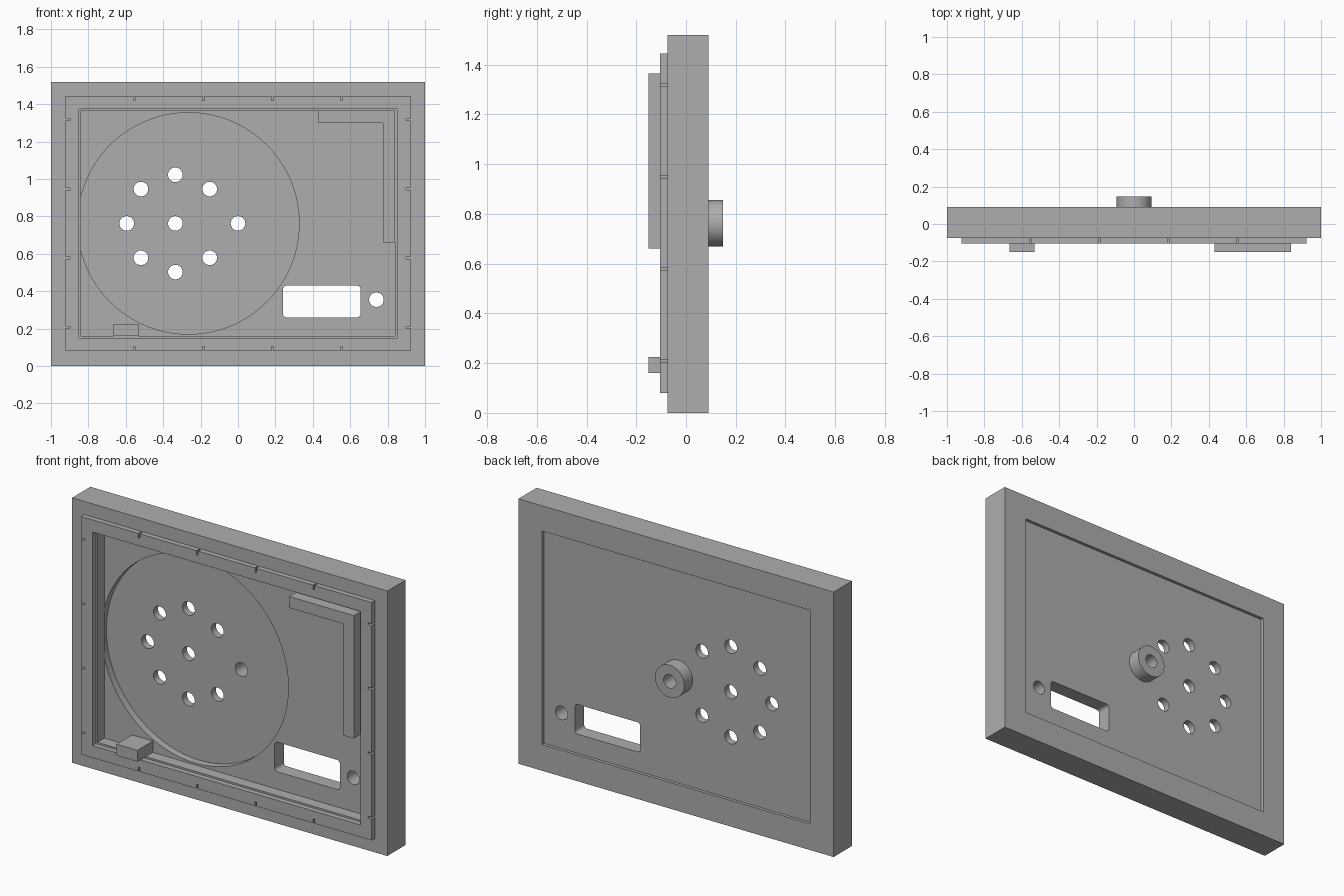
import bpy, bmesh, math
from mathutils import Matrix, Vector

cube = bpy.data.objects.get("Cube")
if cube:
    bpy.data.objects.remove(cube, do_unlink=True)

grey = bpy.data.materials.new("plain grey")
grey.use_nodes = True
grey.diffuse_color = (0.42, 0.42, 0.42, 1)
grey.node_tree.nodes["Principled BSDF"].inputs["Base Color"].default_value = (0.42, 0.42, 0.42, 1)

MID_Z = 0.7625        # centre height of frame and speaker
FRONT, BACK = -0.075, 0.09
FLOOR, PANEL = -0.011, 0.072
TIP = -0.15


def to_object(name, bm):
    mesh = bpy.data.meshes.new(name)
    bmesh.ops.recalc_face_normals(bm, faces=bm.faces)
    bm.to_mesh(mesh)
    bm.free()
    mesh.materials.append(grey)
    obj = bpy.data.objects.new(name, mesh)
    bpy.context.collection.objects.link(obj)
    return obj


def box(name, x, y, z, corner=0):
    """Box from (min, max) pairs, optionally rounding the edges along y."""
    bm = bmesh.new()
    bmesh.ops.create_cube(bm, size=1)
    for v in bm.verts:
        for i, (lo, hi) in enumerate((x, y, z)):
            v.co[i] = lo if v.co[i] < 0 else hi
    if corner:
        edges = [e for e in bm.edges
                 if abs((e.verts[0].co - e.verts[1].co).normalized().y) > 0.9]
        bmesh.ops.bevel(bm, geom=edges, offset=corner, segments=6,
                        profile=0.5, affect='EDGES')
    return to_object(name, bm)


def disc(name, x, z, radius, y, sides=48):
    """Cylinder along y."""
    bm = bmesh.new()
    place = Matrix.Translation((x, sum(y) / 2, z)) @ Matrix.Rotation(math.pi / 2, 4, 'X')
    bmesh.ops.create_cone(bm, cap_ends=True, segments=sides, radius1=radius,
                          radius2=radius, depth=y[1] - y[0], matrix=place)
    return to_object(name, bm)


def cut(obj, cutters):
    """Subtract the cutters, bake the result and remove the cutters."""
    for c in cutters:
        c.hide_render = True
        mod = obj.modifiers.new("cut", 'BOOLEAN')
        mod.operation = 'DIFFERENCE'
        mod.solver = 'EXACT'
        mod.object = c
    graph = bpy.context.evaluated_depsgraph_get()
    graph.update()
    baked = bpy.data.meshes.new_from_object(obj.evaluated_get(graph))
    obj.modifiers.clear()
    obj.data = baked
    for c in cutters:
        bpy.data.objects.remove(c, do_unlink=True)


# Main housing: front pocket, speaker recess, shallow back recess
housing = box("housing", (-1, 1), (FRONT, BACK), (0, 1.52))
cutters = [
    box("pocket_cut", (-0.84, 0.84), (-0.3, FLOOR), (0.16, 1.365)),
    disc("speaker_cut", -0.265, MID_Z, 0.592, (FLOOR - 0.0005, 0.031), 128),
    box("back_cut", (-0.85, 0.85), (PANEL, 0.3), (0.15, 1.375)),
    box("slot_cut", (0.24, 0.655), (-0.3, 0.3), (0.26, 0.43), 0.02),
]
# Sound holes: a centre, a ring of seven, the shaft hole and a small side hole
holes = [(-0.335, MID_Z), (0, MID_Z), (0.74, 0.355)]
for i in range(1, 8):
    a = i * math.pi / 4
    holes.append((-0.335 + 0.26 * math.cos(a), MID_Z + 0.26 * math.sin(a)))
for x, z in holes:
    cutters.append(disc("hole_cut", x, z, 0.039, (-0.3, 0.3)))
cut(housing, cutters)

# Raised sealing rim with small notches round its outer edge
rim = box("rim", (-0.922, 0.922), (-0.105, FRONT), (0.08, 1.445))
cutters = [box("opening_cut", (-0.85, 0.85), (-0.3, 0.3), (0.15, 1.375))]
for step in (-1.5, -0.5, 0.5, 1.5):
    c = step * 0.37
    for lo, hi in ((0, 0.105), (1.42, 1.5)):
        cutters.append(box("notch_cut", (c - 0.005, c + 0.005), (-0.3, 0.3), (lo, hi)))
    for lo, hi in ((-1, -0.897), (0.897, 1)):
        cutters.append(box("notch_cut", (lo, hi), (-0.3, 0.3),
                           (MID_Z + c - 0.005, MID_Z + c + 0.005)))
cut(rim, cutters)

# Support posts inside the pocket: a corner bracket and a small block
bracket = box("corner_bracket", (0.43, 0.84), (TIP, FLOOR), (0.66, 1.365))
cut(bracket, [box("bracket_cut", (0.3, 0.775), (-0.3, 0.3), (0.5, 1.30))])
block = box("support_block", (-0.665, -0.533), (TIP, FLOOR), (0.16, 0.225))

# Round collar on the back
collar = disc("back_collar", 0, MID_Z, 0.093, (PANEL, 0.148), 64)
cut(collar, [disc("shaft_cut", 0, MID_Z, 0.039, (-0.3, 0.3))])

# Smooth the round walls, keep the edges sharp
bpy.ops.object.select_all(action='DESELECT')
for obj in (housing, rim, bracket, block, collar):
    obj.select_set(True)
bpy.context.view_layer.objects.active = housing
bpy.ops.object.shade_smooth_by_angle(angle=math.radians(30))
